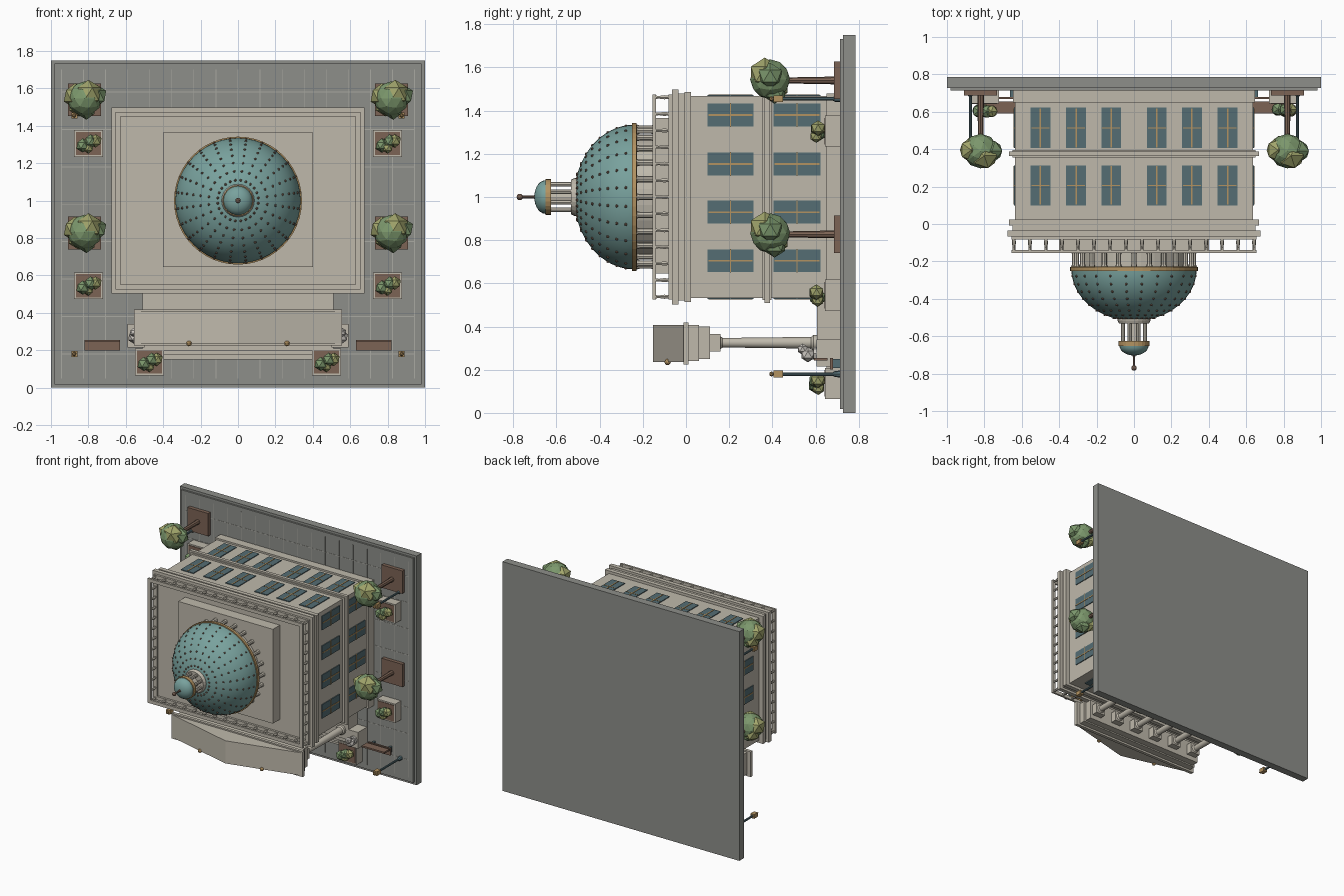
import bpy, bmesh, math, random
from mathutils import Matrix, Vector

if "Cube" in bpy.data.objects:
    bpy.data.objects.remove(bpy.data.objects["Cube"])

# The domed hall lies on its back: its "up" is -y, its entrance faces -z.
random.seed(4)

def mat(name, r, g, b):
    m = bpy.data.materials.new(name)
    m.diffuse_color = (r, g, b, 1)
    m.use_nodes = True
    m.node_tree.nodes["Principled BSDF"].inputs["Base Color"].default_value = m.diffuse_color
    return m

PAVING = mat("paving_grey", 0.27, 0.275, 0.255)
SEAM = mat("seam_grey", 0.40, 0.40, 0.36)
STONE = mat("stone", 0.52, 0.485, 0.41)
TEAL = mat("copper_teal", 0.19, 0.36, 0.34)
GLASS = mat("dark_teal", 0.09, 0.155, 0.175)
GOLD = mat("gold", 0.45, 0.29, 0.12)
BROWN = mat("brown", 0.20, 0.125, 0.09)
GREEN = mat("leaf_green", 0.20, 0.31, 0.15)
OLIVE = mat("leaf_olive", 0.36, 0.38, 0.15)
PALE = mat("pale_stone", 0.60, 0.57, 0.53)

def box(bm, x0, x1, y0, y1, z0, z1):
    m = Matrix.Translation(((x0 + x1) / 2, (y0 + y1) / 2, (z0 + z1) / 2)) @ \
        Matrix.Diagonal((abs(x1 - x0), abs(y1 - y0), abs(z1 - z0), 1))
    bmesh.ops.create_cube(bm, size=1, matrix=m)

def turn(bm, profile, cx, cz, n=12):
    """Lathe a list of (radius, y) around the y axis through cx, cz."""
    rings = []
    for r, y in profile:
        rings.append([bm.verts.new((cx + r * math.cos(2 * math.pi * i / n), y,
                                    cz + r * math.sin(2 * math.pi * i / n))) for i in range(n)])
    for a, b in zip(rings, rings[1:]):
        for i in range(n):
            bm.faces.new((a[i], a[(i + 1) % n], b[(i + 1) % n], b[i]))
    bm.faces.new(rings[0])
    bm.faces.new(rings[-1])

def ball(bm, x, y, z, r, sub=1):
    bmesh.ops.create_icosphere(bm, subdivisions=sub, radius=r, matrix=Matrix.Translation((x, y, z)))

def part(name, material, build, smooth=False):
    bm = bmesh.new()
    build(bm)
    bmesh.ops.recalc_face_normals(bm, faces=bm.faces)
    me = bpy.data.meshes.new(name)
    bm.to_mesh(me)
    bm.free()
    me.materials.append(material)
    ob = bpy.data.objects.new(name, me)
    bpy.context.collection.objects.link(ob)
    if smooth:
        bpy.ops.object.select_all(action='DESELECT')
        ob.select_set(True)
        bpy.context.view_layer.objects.active = ob
        bpy.ops.object.shade_smooth_by_angle(angle=math.radians(35))
    return ob

def boxes(name, material, *dims):
    part(name, material, lambda bm: [box(bm, *d) for d in dims])

def block(w, y0, y1, z0, z1):
    return (-w, w, y0, y1, z0, z1)

# Plaza
boxes("plaza", PAVING, block(1, 0.727, 0.785, 0, 1.75), block(0.98, 0.714, 0.727, 0.018, 1.732))
boxes("paving_seams", SEAM,
      *[block(0.945, 0.7125, 0.716, 0.178 + 0.2 * i, 0.183 + 0.2 * i) for i in range(8)],
      *[(x * 0.118 - 0.002, x * 0.118 + 0.002, 0.7125, 0.716, 0.05, 1.70) for x in range(-8, 9)])

# Main hall with plinth, string course and cornice
CZ = 1.0
def slab(w, y0, y1, d):
    return block(w, y0, y1, CZ - d, CZ + d)
boxes("hall", STONE, slab(0.635, -0.03, 0.714, 0.467))
boxes("plinth", STONE, slab(0.648, 0.65, 0.714, 0.48))
boxes("string_course", STONE, slab(0.667, 0.363, 0.388, 0.49), slab(0.65, 0.355, 0.396, 0.478))
boxes("cornice", STONE, slab(0.668, -0.008, 0.024, 0.487), slab(0.65, -0.04, -0.008, 0.48),
      slab(0.675, -0.066, -0.034, 0.497))

# Roof balustrade
def frame(bm, w, d, t, y0, y1):
    for s in (-1, 1):
        box(bm, -w, w, y0, y1, CZ + s * d, CZ + s * (d - t))
        box(bm, s * w, s * (w - t), y0, y1, CZ - d + t, CZ + d - t)
def balustrade(bm):
    frame(bm, 0.655, 0.475, 0.026, -0.155, -0.14)
    frame(bm, 0.655, 0.475, 0.026, -0.082, -0.066)
    prof = [(0.008, -0.08), (0.011, -0.1), (0.007, -0.125), (0.009, -0.142)]
    for s in (-1, 1):
        for i in range(16):
            turn(bm, prof, -0.642 + 1.284 * i / 15, CZ + s * 0.462, 6)
        for i in range(1, 12):
            turn(bm, prof, s * 0.642, CZ - 0.462 + 0.924 * i / 12, 6)
part("balustrade", STONE, balustrade)

# Windows: plates with mullions on all four walls
ROWS = ((0.10, 0.313), (0.406, 0.622))
WX = (-0.50, -0.31, -0.122, 0.122, 0.31, 0.50)
WZ = (0.705, 0.93, 1.153, 1.38)
def windows(bm, half, y_in, t, cross=False):
    for y0, y1 in ROWS:
        ym = (y0 + y1) / 2
        for s in (-1, 1):
            for x in WX:
                f = CZ + s * 0.466
                box(bm, x - half, x + half, y0 + y_in, y1 - y_in, f, f + s * t)
                if cross:
                    box(bm, x - 0.048, x + 0.048, ym - 0.003, ym + 0.003, f, f + s * (t - 0.001))
            for z in WZ:
                f = s * 0.634
                box(bm, f, f + s * t, y0 + y_in, y1 - y_in, z - half, z + half)
                if cross:
                    box(bm, f, f + s * (t - 0.001), ym - 0.003, ym + 0.003, z - 0.055, z + 0.055)
part("window_glass", GLASS, lambda bm: windows(bm, 0.053, 0, 0.007))
part("window_mullions", GOLD, lambda bm: windows(bm, 0.004, 0.004, 0.0095, True))
boxes("door", BROWN, block(0.06, 0.42, 0.61, 0.527, 0.535))

# Drum with columns, and dome
boxes("drum_base", STONE, block(0.40, -0.15, -0.06, 0.645, 1.365))
def drum(bm):
    turn(bm, [(0.285, -0.148), (0.285, -0.235)], 0, CZ, 48)
    for i in range(24):
        a = 2 * math.pi * i / 24
        turn(bm, [(0.017, -0.148), (0.014, -0.16), (0.014, -0.215), (0.018, -0.23)],
             0.318 * math.cos(a), CZ + 0.318 * math.sin(a), 8)
part("drum", STONE, drum)
part("dome_ring", GOLD, lambda bm: turn(bm, [(0.325, -0.226), (0.342, -0.23), (0.342, -0.25), (0.32, -0.252)], 0, CZ, 48))
def dome_pt(t):
    return 0.335 * math.cos(t), -0.24 - 0.278 * math.sin(t)
part("dome", TEAL, lambda bm: turn(bm, [dome_pt(math.radians(78) * i / 14) for i in range(15)], 0, CZ, 48), True)
def studs(bm):
    for j in range(1, 9):
        r, y = dome_pt(math.radians(9 * j - 1))
        for i in range(24):
            a = 2 * math.pi * (i + 0.5) / 24
            ball(bm, r * math.cos(a), y, CZ + r * math.sin(a), 0.0075)
part("dome_studs", BROWN, studs)

# Lantern
def lantern(bm):
    turn(bm, [(0.088, -0.495), (0.088, -0.515), (0.08, -0.533)], 0, CZ, 24)
    turn(bm, [(0.035, -0.53), (0.035, -0.63)], 0, CZ, 12)
    for i in range(8):
        a = 2 * math.pi * (i + 0.5) / 8
        turn(bm, [(0.011, -0.53), (0.011, -0.63)], 0.064 * math.cos(a), CZ + 0.064 * math.sin(a), 8)
part("lantern", STONE, lantern)
part("lantern_ring", GOLD, lambda bm: turn(bm, [(0.083, -0.625), (0.083, -0.652)], 0, CZ, 24))
part("lantern_dome", TEAL, lambda bm: turn(bm, [(0.078 * math.cos(t * 0.24), -0.65 - 0.053 * math.sin(t * 0.24))
                                               for t in range(7)], 0, CZ, 24), True)
def finial(bm):
    turn(bm, [(0.012, -0.695), (0.006, -0.71), (0.006, -0.765)], 0, CZ, 8)
    ball(bm, 0, -0.77, CZ, 0.015, 2)
part("finial", BROWN, finial)

# Portico: platform, steps, columns, entablature, pediment
boxes("portico_platform", STONE, block(0.51, 0.607, 0.714, 0.26, 0.535))
boxes("steps", STONE, *[block(0.51, 0.63 + 0.022 * i, 0.714, 0.225 - 0.025 * i, 0.30) for i in range(4)])
boxes("cheek_walls", STONE, *[(s * 0.50, s * 0.59, 0.605, 0.714, 0.215, 0.34) for s in (-1, 1)])
def columns(bm):
    for i in range(6):
        x = -0.45 + 0.18 * i
        turn(bm, [(0.036, 0.608), (0.036, 0.59), (0.027, 0.58), (0.022, 0.17), (0.034, 0.155)], x, 0.325, 16)
        box(bm, x - 0.04, x + 0.04, 0.108, 0.16, 0.285, 0.365)
part("portico_columns", STONE, columns, True)
boxes("entablature", STONE, block(0.51, 0.06, 0.112, 0.25, 0.40), block(0.525, 0.012, 0.06, 0.24, 0.408),
      block(0.555, -0.012, 0.012, 0.225, 0.418))
def pediment(bm):
    ends = [[bm.verts.new((x, y, z)) for x, y in ((-0.55, -0.005), (0.55, -0.005), (0.55, -0.012), (0, -0.152), (-0.55, -0.012))]
            for z in (0.235, 0.408)]
    for e in ends:
        bm.faces.new(e)
    for i in range(5):
        j = (i + 1) % 5
        bm.faces.new((ends[0][i], ends[0][j], ends[1][j], ends[1][i]))
part("pediment", STONE, pediment)
part("pediment_ornaments", GOLD, lambda bm: [ball(bm, s * 0.262, -0.085, 0.236, 0.015, 2) for s in (-1, 1)])
def statues(bm):
    for s in (-1, 1):
        turn(bm, [(0.03, 0.607), (0.03, 0.59)], s * 0.555, 0.275, 8)
        ball(bm, s * 0.555, 0.565, 0.27, 0.036)
        ball(bm, s * 0.555, 0.54, 0.295, 0.026)
part("statues", PALE, statues)

# Planters with bushes
SPOTS = [(s * x, z) for s in (-1, 1) for x, z in ((0.80, 1.305), (0.80, 0.545), (0.473, 0.137))]
boxes("planters", STONE, *[(x - 0.077, x + 0.077, 0.645, 0.714, z - 0.072, z + 0.072) for x, z in SPOTS])
boxes("planter_soil", BROWN, *[(x - 0.067, x + 0.067, 0.641, 0.65, z - 0.062, z + 0.062) for x, z in SPOTS])
def bushes(bm, olive):
    for x, z in SPOTS:
        for dx, dz, r, o in ((-0.03, -0.01, 0.038, 0), (0.012, 0.012, 0.038, 0), (0.038, 0.014, 0.036, 1), (0.0, -0.024, 0.03, 1)):
            if o == olive:
                ball(bm, x + dx, 0.605 + random.uniform(-0.005, 0.01), z + dz, r)
part("bushes", GREEN, lambda bm: bushes(bm, 0))
part("bushes_light", OLIVE, lambda bm: bushes(bm, 1))

# Trees
TREES = [(s, s * 0.82, z) for s in (-1, 1) for z in (1.54, 0.827)]
boxes("tree_beds", BROWN, *[(x - 0.088, x + 0.088, 0.686, 0.714, z - 0.087, z + 0.087) for s, x, z in TREES])
part("tree_trunks", BROWN, lambda bm: [turn(bm, [(0.018, 0.69), (0.013, 0.42)], x, z, 8) for s, x, z in TREES])
part("tree_crowns", GREEN, lambda bm: [(ball(bm, x, 0.39, z + 0.005, 0.093, 2), ball(bm, x + 0.06, 0.39, z + 0.02, 0.062),
                                        ball(bm, x + 0.01, 0.41, z - 0.05, 0.058)) for s, x, z in TREES])
part("tree_crowns_light", OLIVE, lambda bm: [(ball(bm, x - 0.05, 0.395, z + 0.02, 0.068), ball(bm, x + 0.02, 0.365, z + 0.03, 0.076),
                                              ball(bm, x - 0.03, 0.42, z - 0.03, 0.06)) for s, x, z in TREES])

# Benches
boxes("benches", BROWN, *[d for s in (-1, 1) for d in (
    (s * 0.63, s * 0.82, 0.668, 0.68, 0.20, 0.255), (s * 0.63, s * 0.82, 0.592, 0.655, 0.243, 0.255))])
boxes("bench_legs", GLASS, *[(s * x - 0.008, s * x + 0.008, 0.678, 0.714, 0.208, 0.25)
                             for s in (-1, 1) for x in (0.655, 0.795)])

# Street lamps
LAMPS = [(s * 0.875, z) for s in (-1, 1) for z in (0.18, 1.455)]
part("lamp_posts", GLASS, lambda bm: [turn(bm, [(0.016, 0.715), (0.014, 0.69), (0.008, 0.68), (0.008, 0.44)], x, z, 8) for x, z in LAMPS])
def heads(bm):
    for x, z in LAMPS:
        box(bm, x - 0.016, x + 0.016, 0.405, 0.45, z - 0.016, z + 0.016)
        ball(bm, x, 0.396, z, 0.012)
part("lamp_heads", GOLD, heads)
